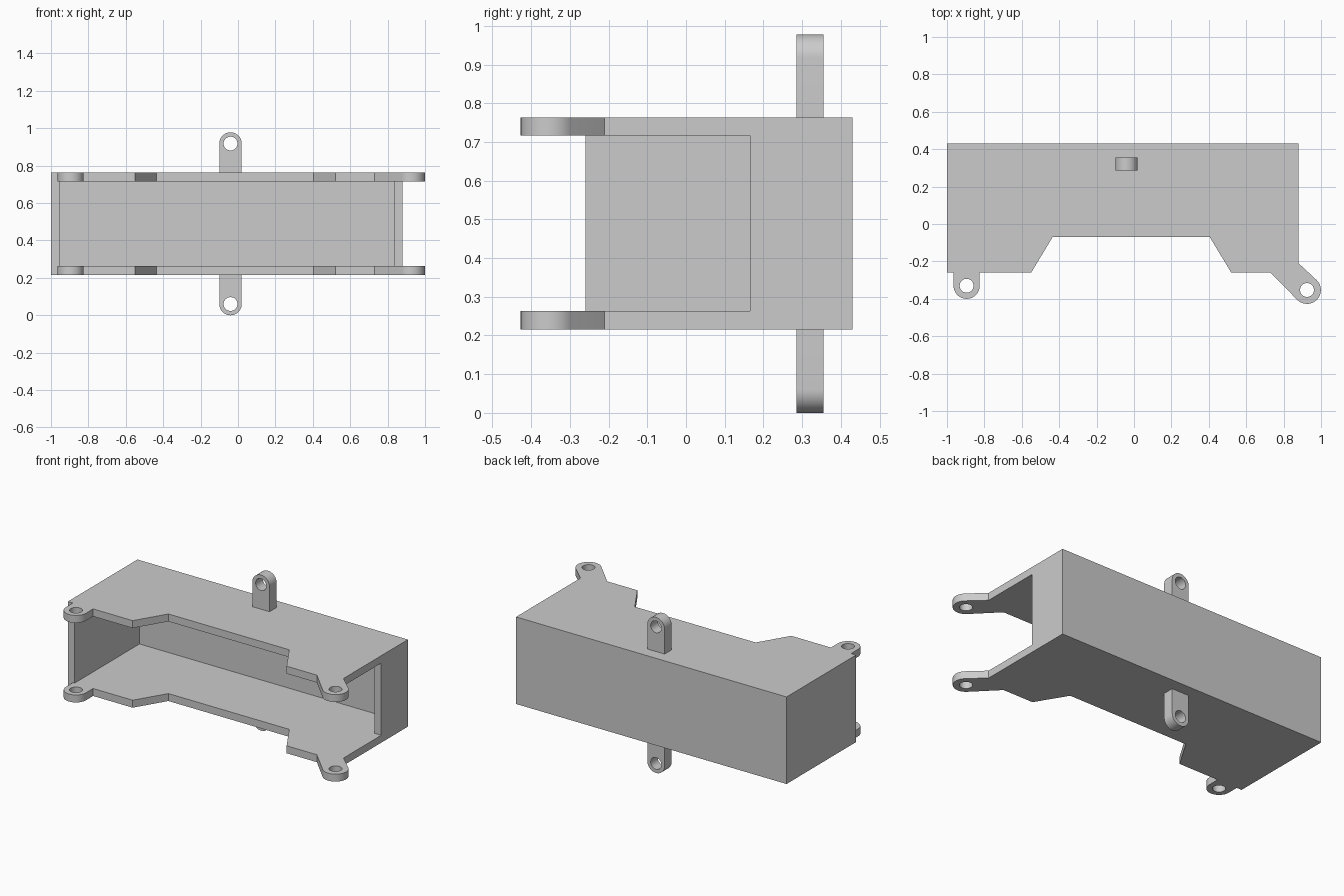
import bpy, bmesh
from math import cos, sin, radians
from mathutils import Matrix, Vector

cube = bpy.data.objects.get("Cube")
if cube:
    bpy.data.objects.remove(cube, do_unlink=True)

grey = bpy.data.materials.new("light grey")
grey.use_nodes = True
GREY = (0.6, 0.6, 0.6, 1)
grey.diffuse_color = GREY
grey.node_tree.nodes["Principled BSDF"].inputs["Base Color"].default_value = GREY

T = 0.047                        # wall thickness
BOTTOM, TOP = 0.216, 0.763       # outer faces of the shell
X0, X1, Y0, Y1 = -1.0, 0.88, -0.26, 0.43
HOLE = 0.037
parts = []


def add_object(name, bm):
    mesh = bpy.data.meshes.new(name)
    bm.to_mesh(mesh)
    bm.free()
    mesh.materials.append(grey)
    obj = bpy.data.objects.new(name, mesh)
    bpy.context.collection.objects.link(obj)
    parts.append(obj)


def arc(cx, cy, r, start, end, steps=24):
    angles = [radians(start + (end - start) * i / steps) for i in range(steps + 1)]
    return [(cx + r * cos(a), cy + r * sin(a)) for a in angles]


def circle(cx, cy, r):
    return arc(cx, cy, r, 0, 360, 40)[:-1]


def extruded(name, outlines, depth, matrix):
    """Extrude a flat outline with holes, centred on its plane."""
    curve = bpy.data.curves.new(name + " outline", "CURVE")
    curve.dimensions = "2D"
    curve.fill_mode = "BOTH"
    curve.extrude = depth / 2
    for points in outlines:
        spline = curve.splines.new("POLY")
        spline.points.add(len(points) - 1)
        for p, (x, y) in zip(spline.points, points):
            p.co = (x, y, 0, 1)
        spline.use_cyclic_u = True
    temp = bpy.data.objects.new(name + " temp", curve)
    bpy.context.collection.objects.link(temp)
    mesh = bpy.data.meshes.new_from_object(temp)
    bm = bmesh.new()
    bm.from_mesh(mesh)
    bpy.data.objects.remove(temp)
    bpy.data.curves.remove(curve)
    bpy.data.meshes.remove(mesh)
    bmesh.ops.remove_doubles(bm, verts=bm.verts, dist=0.0002)
    bmesh.ops.transform(bm, matrix=matrix, verts=bm.verts)
    bmesh.ops.recalc_face_normals(bm, faces=bm.faces)
    bmesh.ops.dissolve_limit(bm, angle_limit=radians(1), verts=bm.verts, edges=bm.edges)
    add_object(name, bm)


def box(name, low, high):
    low, high = Vector(low), Vector(high)
    bm = bmesh.new()
    bmesh.ops.create_cube(bm, size=1)
    size = Matrix.Diagonal((*(high - low), 1))
    bmesh.ops.transform(bm, matrix=Matrix.Translation((low + high) / 2) @ size, verts=bm.verts)
    add_object(name, bm)


# Top and bottom plates with a notched front and two screw lugs
right_lug, left_lug = (-0.895, -0.33), (0.925, -0.353)
plate = [(X0, Y1), (X0, Y0), (-0.965, Y0)]
plate += arc(*right_lug, 0.07, 180, 360)
plate += [(-0.825, Y0), (-0.55, Y0), (-0.435, -0.07), (0.405, -0.07), (0.52, Y0), (0.73, Y0)]
plate += arc(*left_lug, 0.074, 225, 405)
plate += [(X1, -0.21), (X1, Y1)]
plate_outlines = [plate, circle(*right_lug, HOLE), circle(*left_lug, HOLE)]
for name, z in (("bottom_plate", BOTTOM + T / 2), ("top_plate", TOP - T / 2)):
    extruded(name, plate_outlines, T, Matrix.Translation((0, 0, z)))

# Walls between the plates; the left one leaves the front open
low, high = BOTTOM + T, TOP - T
box("back_wall", (X0, Y1 - T, low), (X1, Y1, high))
box("right_wall", (X0, Y0, low), (X0 + T, Y1 - T, high))
box("left_wall", (X1 - T, 0.165, low), (X1, Y1 - T, high))

# Upright mounting tabs with rounded, drilled ends
TAB_X, TAB_R = -0.04, 0.06
upright = Matrix.Translation((0, 0.32, 0)) @ Matrix.Rotation(radians(90), 4, "X")
for name, base, z, turn in (("upper_tab", TOP, 0.918, 0), ("lower_tab", BOTTOM, 0.06, 180)):
    side = TAB_R if turn == 0 else -TAB_R
    outline = [(TAB_X - side, base), (TAB_X + side, base)]
    outline += arc(TAB_X, z, TAB_R, turn, turn + 180)
    extruded(name, [outline, circle(TAB_X, z, HOLE)], 0.07, upright)

# Smooth the rounded ends and holes, keep corners sharp
bpy.ops.object.select_all(action="DESELECT")
for obj in parts:
    obj.select_set(True)
bpy.context.view_layer.objects.active = parts[0]
bpy.ops.object.shade_smooth_by_angle(angle=radians(30))
